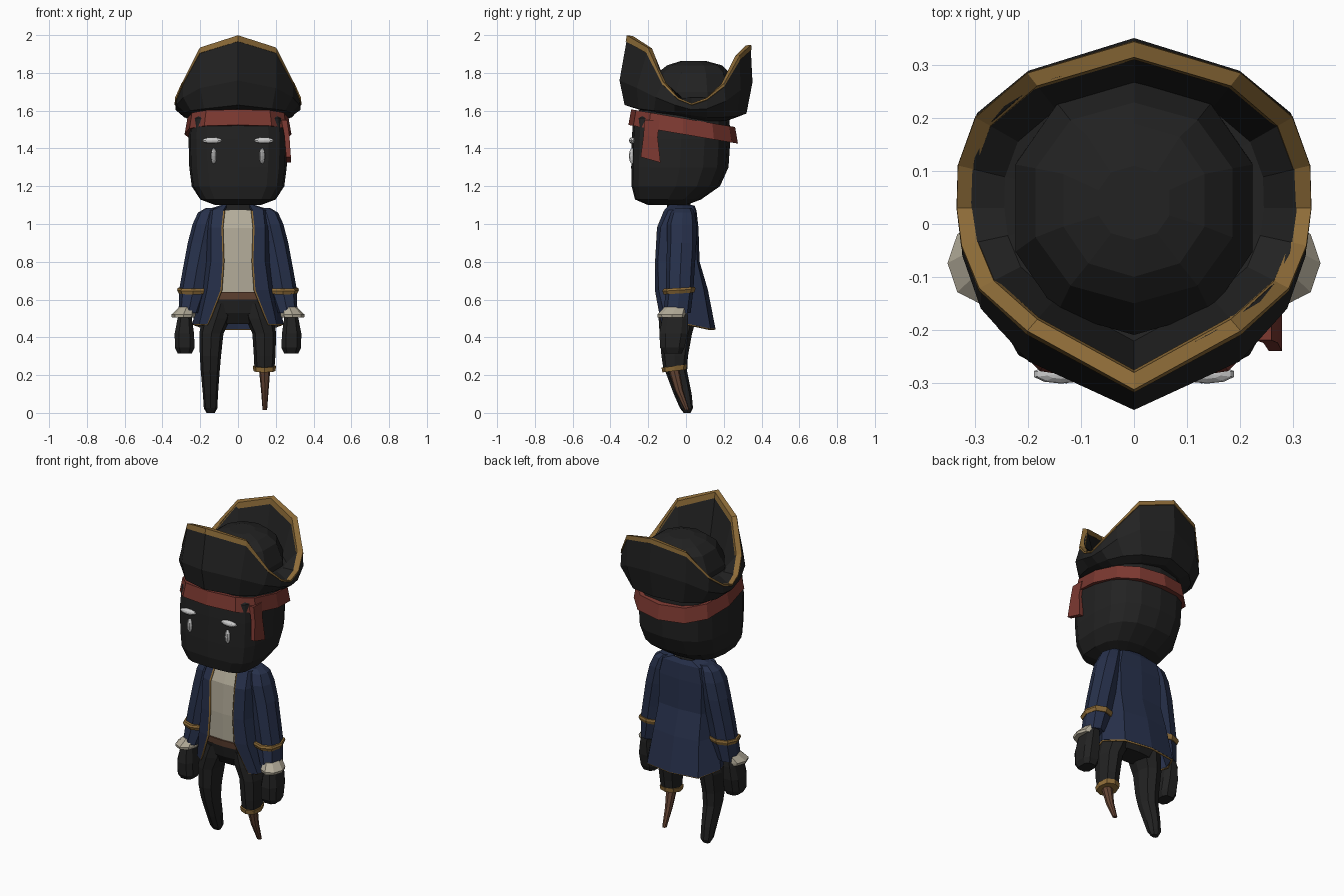
import bpy, math
from mathutils import Vector

if "Cube" in bpy.data.objects:
    bpy.data.objects.remove(bpy.data.objects["Cube"])


def material(name, rgb):
    m = bpy.data.materials.new(name)
    m.diffuse_color = (*rgb, 1)
    m.use_nodes = True
    m.node_tree.nodes["Principled BSDF"].inputs["Base Color"].default_value = m.diffuse_color
    return m


BLACK = material("black", (.016, .016, .016))
NAVY = material("navy", (.02, .03, .07))
GOLD = material("gold", (.27, .15, .04))
RED = material("red", (.2, .04, .03))
CREAM = material("cream", (.45, .41, .32))
BROWN = material("brown", (.13, .06, .035))
WHITE = material("white", (.85, .85, .85))


def finish(name, verts, faces, mat):
    me = bpy.data.meshes.new(name)
    me.from_pydata([tuple(v) for v in verts], [], faces)
    me.materials.append(mat)
    ob = bpy.data.objects.new(name, me)
    bpy.context.collection.objects.link(ob)
    bpy.context.view_layer.objects.active = ob
    ob.select_set(True)
    bpy.ops.object.mode_set(mode='EDIT')
    bpy.ops.mesh.select_all(action='SELECT')
    bpy.ops.mesh.normals_make_consistent(inside=False)
    bpy.ops.object.mode_set(mode='OBJECT')
    ob.select_set(False)
    return ob


def loft(name, rings, mat, closed=True, caps=True, wrap=False):
    n, k = len(rings[0]), len(rings)
    faces = []
    for r in range(k if wrap else k - 1):
        a, b = r * n, (r + 1) % k * n
        for i in range(n if closed else n - 1):
            j = (i + 1) % n
            faces.append((a + i, a + j, b + j, b + i))
    if caps and not wrap:
        faces += [tuple(range(n))[::-1], tuple(range((k - 1) * n, k * n))]
    return finish(name, [p for r in rings for p in r], faces, mat)


def oval(z, cx, rx, yf, yb, n=8, front=2.4, back=2.4, tilt=0, phase=0):
    """Rounded-square ring spanning cx +- rx and yf..yb; tilt slopes z along y."""
    cy, ry, pts = (yf + yb) / 2, (yb - yf) / 2, []
    for i in range(n):
        t = 2 * math.pi * (i + phase) / n - math.pi / 2
        c, s = math.cos(t), math.sin(t)
        e = 2 / (front if s < 0 else back)
        x = cx + rx * math.copysign(abs(c) ** e, c)
        y = cy + ry * math.copysign(abs(s) ** e, s)
        pts.append((x, y, z + tilt * (y - cy)))
    return pts


def ovals(name, rows, mat, **kw):
    return loft(name, [oval(*r, **kw) for r in rows], mat)


def mirrored(half):
    """Front-to-back half ring into a closed ring."""
    h = [Vector(p) for p in half]
    return h + [Vector((-p.x, p.y, p.z)) for p in h[-2:0:-1]]


def scaled(ring, s, dz=0, z=None):
    return [Vector((p.x * s, .03 + (p.y - .03) * s, p.z + dz if z is None else z)) for p in ring]


def piping(name, pts, r=.007):
    """Square-section gold cord along a path."""
    cu = bpy.data.curves.new(name, 'CURVE')
    cu.dimensions, cu.bevel_depth, cu.bevel_resolution = '3D', r, 0
    sp = cu.splines.new('POLY')
    sp.points.add(len(pts) - 1)
    for p, q in zip(sp.points, pts):
        p.co = (*q, 1)
    cu.materials.append(GOLD)
    ob = bpy.data.objects.new(name, cu)
    bpy.context.collection.objects.link(ob)


# head and neck
ovals("head", [(1.10, 0, .12, -.2, 0), (1.13, 0, .2, -.27, .08), (1.2, 0, .245, -.288, .18),
               (1.3, 0, .258, -.29, .225), (1.45, 0, .262, -.287, .235), (1.56, 0, .255, -.28, .23),
               (1.64, 0, .2, -.22, .2)], BLACK, n=16, front=4, back=2.6)
ovals("neck", [(1.05, 0, .09, -.1, .03), (1.14, 0, .08, -.1, .02)], BLACK)

# face marks
for s, tag in ((-1, "left"), (1, "right")):
    for part, x, z, rx, rz in (("eye", .128, 1.36, .016, .042), ("brow", .138, 1.442, .054, .017)):
        bpy.ops.mesh.primitive_uv_sphere_add(segments=10, ring_count=6, location=(s * x, -.284, z))
        ob = bpy.context.object
        ob.name = f"{part}_{tag}"
        ob.scale = (rx, .018, rz)
        ob.data.materials.append(WHITE)
        ob.select_set(False)

# headband and its hanging tail
ovals("headband", [(1.475, 0, .283, -.305, .275), (1.56, 0, .268, -.29, .26)], RED,
      n=12, front=3, back=2.4, tilt=-.17)
loft("headband_tail", [[(x0, a, z + d), (x1, a, z + d), (x1, b, z), (x0, b, z)]
     for x0, x1, a, b, z, d in ((.23, .26, -.22, -.14, 1.55, 0), (.245, .272, -.225, -.15, 1.46, .01),
                                (.255, .28, -.24, -.135, 1.325, .03))], RED)

# hat brim: turned-up at front and back, dipping at the sides
rim = mirrored([(0, -.31, 1.995), (.2, -.2, 1.93), (.29, -.12, 1.75), (.323, -.04, 1.665), (.332, .03, 1.635),
                (.33, .11, 1.665), (.297, .2, 1.74), (.2, .283, 1.89), (0, .342, 1.945)])
mid = mirrored([(0, -.352, 1.76), (.2, -.26, 1.72), (.29, -.16, 1.67), (.325, -.06, 1.63), (.332, .03, 1.605),
                (.328, .11, 1.61), (.297, .21, 1.65), (.2, .29, 1.71), (0, .352, 1.75)])
low = mirrored([(0, -.325, 1.63), (.18, -.25, 1.61), (.25, -.17, 1.6), (.28, -.06, 1.59), (.29, .03, 1.575),
                (.285, .11, 1.565), (.245, .2, 1.565), (.17, .27, 1.57), (0, .32, 1.585)])
loft("hat_brim", [scaled(low, .82, -.02), low, mid, rim, scaled(rim, .93), scaled(rim, .74, z=1.67),
                  scaled(rim, .5, z=1.66)], BLACK)
edge = [p.lerp(q, .12) for p, q in zip(rim, mid)]
loft("hat_trim", [scaled(edge, 1.012), scaled(rim, 1.01, .004), scaled(rim, .915), scaled(rim, .9, -.035)],
     GOLD, wrap=True)
ovals("hat_crown", [(1.6, 0, .235, -.2, .27), (1.7, 0, .235, -.21, .27), (1.8, 0, .195, -.15, .23),
                    (1.84, 0, .14, -.1, .19), (1.862, 0, .07, -.03, .11)], BLACK, n=10, front=2.2, back=2.2)

# shirt, belt and hips
ovals("shirt", [(.6, 0, .15, -.145, .06), (.8, 0, .14, -.148, .04), (.98, 0, .14, -.138, .04),
                (1.075, 0, .1, -.1, .03)], CREAM, n=12, front=4)
ovals("belt", [(.6, 0, .165, -.148, .08), (.64, 0, .16, -.155, .08)], BROWN, n=12, front=4)
ovals("hips", [(.47, 0, .14, -.09, .04), (.53, 0, .18, -.13, .07), (.61, 0, .165, -.147, .08)],
      BLACK, n=12, front=3)

# coat: half sections from the front opening round to the back, mirrored
rows = [(1.095, .06, -.085, .075, -.07, .085, -.02, .06, .03, .04),
        (1.07, .075, -.11, .13, -.09, .17, -.02, .12, .045, .05),
        (.98, .085, -.147, .14, -.13, .18, -.03, .14, .05, .06),
        (.8, .079, -.157, .14, -.145, .18, -.04, .14, .055, .066),
        (.65, .09, -.158, .16, -.14, .2, -.03, .15, .09, .11),
        (.47, .16, -.125, .2, -.1, .235, .01, .17, .125, .15)]
rings = []
for z, a, b, c, d, e, f, g, h, k in rows:
    half = [Vector((a, b, z)), Vector((c, d, z)), Vector((e, f, z)), Vector((g, h, z)), Vector((0, k, z))]
    rings.append(half + [Vector((-p.x, p.y, p.z)) for p in half[-2::-1]])
rings[-1] = [Vector((p.x, p.y, p.z - .025 * (p.y > .1))) for p in rings[-1]]
coat = loft("coat", rings, NAVY, closed=False, caps=False)
thick = coat.modifiers.new("thickness", 'SOLIDIFY')
thick.thickness, thick.offset = .012, 0
piping("coat_trim", [r[0] for r in rings[1:]] + rings[-1][1:-1] + [r[-1] for r in rings[:0:-1]])

# sleeves, cuffs, ruffles and hands
for s, tag in ((-1, "left"), (1, "right")):
    def limb(part, rws, mat, **kw):
        return ovals(f"{part}_{tag}", [(z, s * x, rx, a, b) for z, x, rx, a, b in rws], mat, **kw)
    limb("sleeve", [(1.085, .13, .04, -.06, .03), (1.06, .15, .062, -.08, .045), (1.0, .168, .072, -.1, .055),
                    (.9, .19, .076, -.1, .055), (.75, .22, .074, -.105, .045), (.66, .235, .075, -.105, .04),
                    (.53, .262, .053, -.12, .025)], NAVY)
    limb("cuff_trim", [(.632, .238, .076, -.118, .043), (.65, .238, .085, -.125, .05),
                       (.662, .237, .082, -.12, .048)], GOLD, tilt=.06)
    limb("ruffle", [(.505, .289, .061, -.15, .002), (.52, .289, .064, -.152, .004),
                    (.56, .272, .04, -.115, .01)], CREAM, front=2, back=2)
    limb("hand", [(.315, .282, .04, -.12, -.02), (.345, .282, .055, -.14, -.005), (.42, .284, .054, -.145, .012),
                  (.5, .282, .04, -.13, .015), (.54, .275, .035, -.11, .01)], BLACK, phase=.5, front=3, back=3)

# full leg on one side
ovals("leg", [(0, -.145, .022, -.012, .024), (.025, -.145, .036, -.032, .037), (.1, -.146, .04, -.065, .03),
              (.22, -.147, .05, -.11, .006), (.3, -.146, .056, -.13, .01), (.42, -.141, .064, -.14, .032),
              (.5, -.115, .075, -.145, .055), (.58, -.09, .07, -.14, .06)], BLACK)

# short trouser leg and peg on the other
ovals("short_leg", [(.235, .14, .053, -.12, .0), (.3, .141, .057, -.13, .01), (.42, .139, .063, -.14, .032),
                    (.5, .115, .075, -.145, .055), (.58, .09, .07, -.14, .06)], BLACK)
ovals("short_leg_trim", [(.222, .14, .058, -.125, .002), (.248, .14, .062, -.13, .006)], GOLD, tilt=.12)
ovals("peg", [(.015, .142, .012, -.008, .018), (.12, .142, .02, -.06, -.015), (.23, .141, .03, -.095, -.035)],
      BROWN)
